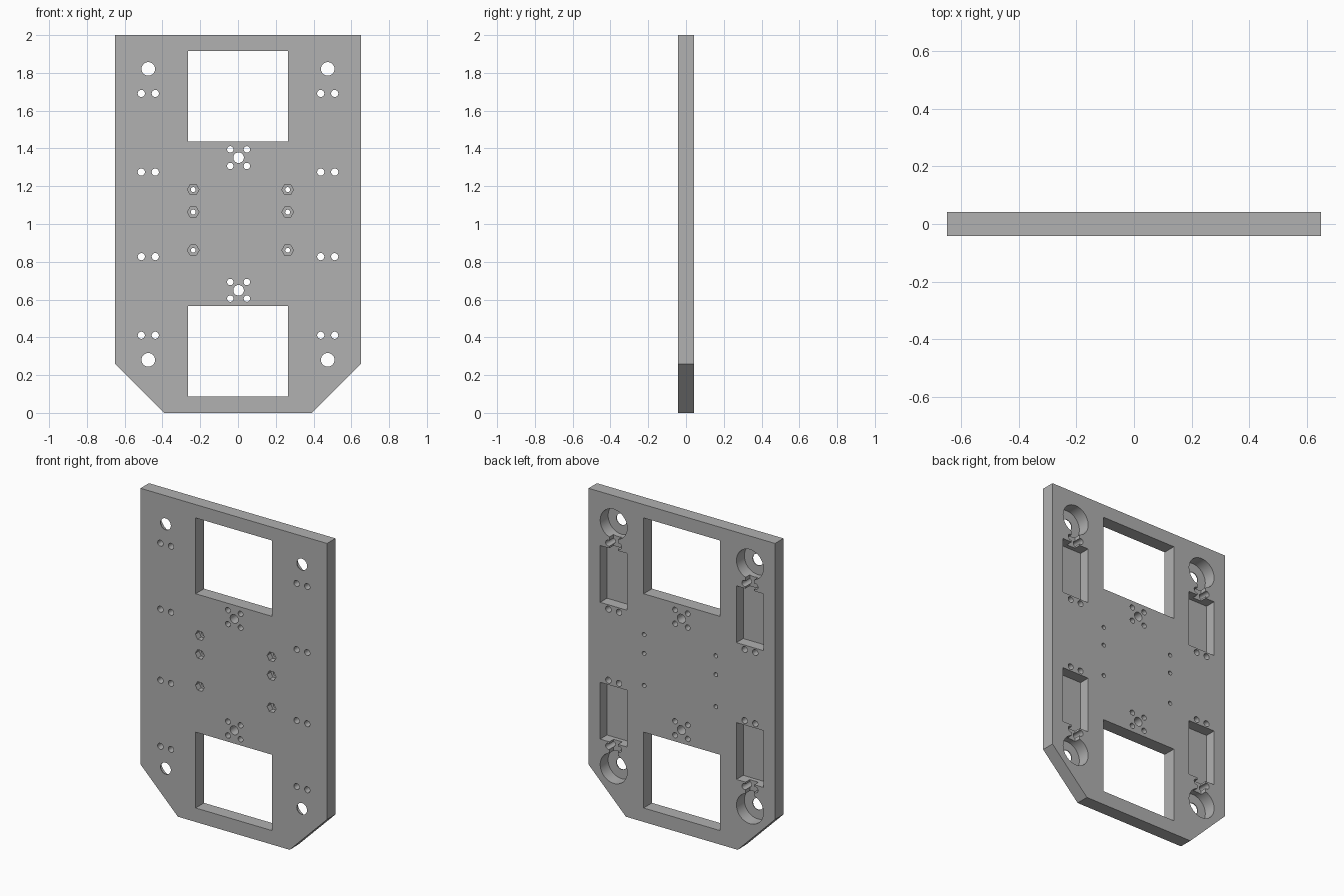
import bpy, bmesh, math
from mathutils import Matrix, Vector

default = bpy.data.objects.get("Cube")
if default:
    bpy.data.objects.remove(default, do_unlink=True)

FRONT, BACK = -0.042, 0.042
OUT = 0.1          # how far cutters reach past the plate
MID = 1.051        # height the wheel pockets mirror about

grey = bpy.data.materials.new("plain_grey")
grey.use_nodes = True
colour = (0.44, 0.44, 0.44, 1)
grey.diffuse_color = colour
grey.node_tree.nodes["Principled BSDF"].inputs["Base Color"].default_value = colour


def add_box(bm, x, z, half_x, half_z, y0, y1):
    m = Matrix.Translation((x, (y0 + y1) / 2, z)) @ Matrix.Diagonal((2 * half_x, y1 - y0, 2 * half_z, 1))
    bmesh.ops.create_cube(bm, size=1, matrix=m)


def add_round(bm, x, z, radius, y0, y1, sides=32):
    m = Matrix.Translation((x, (y0 + y1) / 2, z)) @ Matrix.Rotation(math.pi / 2, 4, "X")
    if sides == 6:
        m = m @ Matrix.Rotation(math.pi / 2, 4, "Z")
    bmesh.ops.create_cone(bm, cap_ends=True, segments=sides, radius1=radius,
                          radius2=radius, depth=y1 - y0, matrix=m)


def make_object(name, bm):
    bmesh.ops.recalc_face_normals(bm, faces=bm.faces)
    mesh = bpy.data.meshes.new(name)
    bm.to_mesh(mesh)
    bm.free()
    mesh.materials.append(grey)
    obj = bpy.data.objects.new(name, mesh)
    bpy.context.collection.objects.link(obj)
    return obj


# Plate with two chamfered lower corners
bm = bmesh.new()
outline = [(-0.39, 0), (0.39, 0), (0.65, 0.26), (0.65, 2), (-0.65, 2), (-0.65, 0.26)]
face = bm.faces.new([bm.verts.new((x, FRONT, z)) for x, z in outline])
extruded = bmesh.ops.extrude_face_region(bm, geom=[face])
bmesh.ops.translate(bm, vec=Vector((0, BACK - FRONT, 0)),
                    verts=[v for v in extruded["geom"] if isinstance(v, bmesh.types.BMVert)])
plate = make_object("mounting_plate", bm)

through, pockets, recesses = bmesh.new(), bmesh.new(), bmesh.new()

# Windows and central hole clusters
for side in (-1, 1):
    add_box(through, 0, 1.002 + side * 0.675, 0.266, 0.239, -OUT, OUT)
    z = 1 + side * 0.351
    add_round(through, 0.003, z, 0.028, -OUT, OUT)
    for dx in (-0.044, 0.044):
        for dz in (-0.044, 0.044):
            add_round(through, 0.003 + dx, z + dz, 0.017, -OUT, OUT, 24)

# Corner bores, rear pockets, linking channels and paired screw holes
for sx in (-1, 1):
    for sz in (-1, 1):
        x = sx * 0.475
        add_round(through, x, MID + sz * 0.77, 0.036, -OUT, OUT)
        add_round(pockets, x, MID + sz * 0.77, 0.094, -0.037, OUT, 48)
        add_box(pockets, x, MID + sz * 0.431, 0.094, 0.179, -0.026, OUT)
        add_box(recesses, x, MID + sz * 0.65, 0.03, 0.06, 0.0, OUT)
        for dx in (-0.037, 0.037):
            for dz in (0.224, 0.64):
                add_round(through, x + dx, MID + sz * dz, 0.019, -OUT, OUT, 24)

# Hexagonal nut recesses on the front with pilot holes
for x in (-0.237, 0.263):
    for z in (1.182, 1.063, 0.861):
        add_round(through, x, z, 0.013, -OUT, OUT, 24)
        add_round(recesses, x, z, 0.031, -OUT, -0.005, 6)

cutters = [make_object("pocket_cutter", pockets), make_object("recess_cutter", recesses),
           make_object("hole_cutter", through)]
for cutter in cutters:
    cutter.hide_render = True
    mod = plate.modifiers.new(cutter.name, "BOOLEAN")
    mod.operation = "DIFFERENCE"
    mod.solver = "EXACT"
    mod.object = cutter

# Bake the cuts and drop the cutters
graph = bpy.context.evaluated_depsgraph_get()
graph.update()
baked = bpy.data.meshes.new_from_object(plate.evaluated_get(graph))
plate.modifiers.clear()
plate.data = baked
baked.materials.clear()
baked.materials.append(grey)
for cutter in cutters:
    bpy.data.objects.remove(cutter, do_unlink=True)

bpy.ops.object.select_all(action="DESELECT")
plate.select_set(True)
bpy.context.view_layer.objects.active = plate
bpy.ops.object.shade_smooth_by_angle(angle=math.radians(30))
